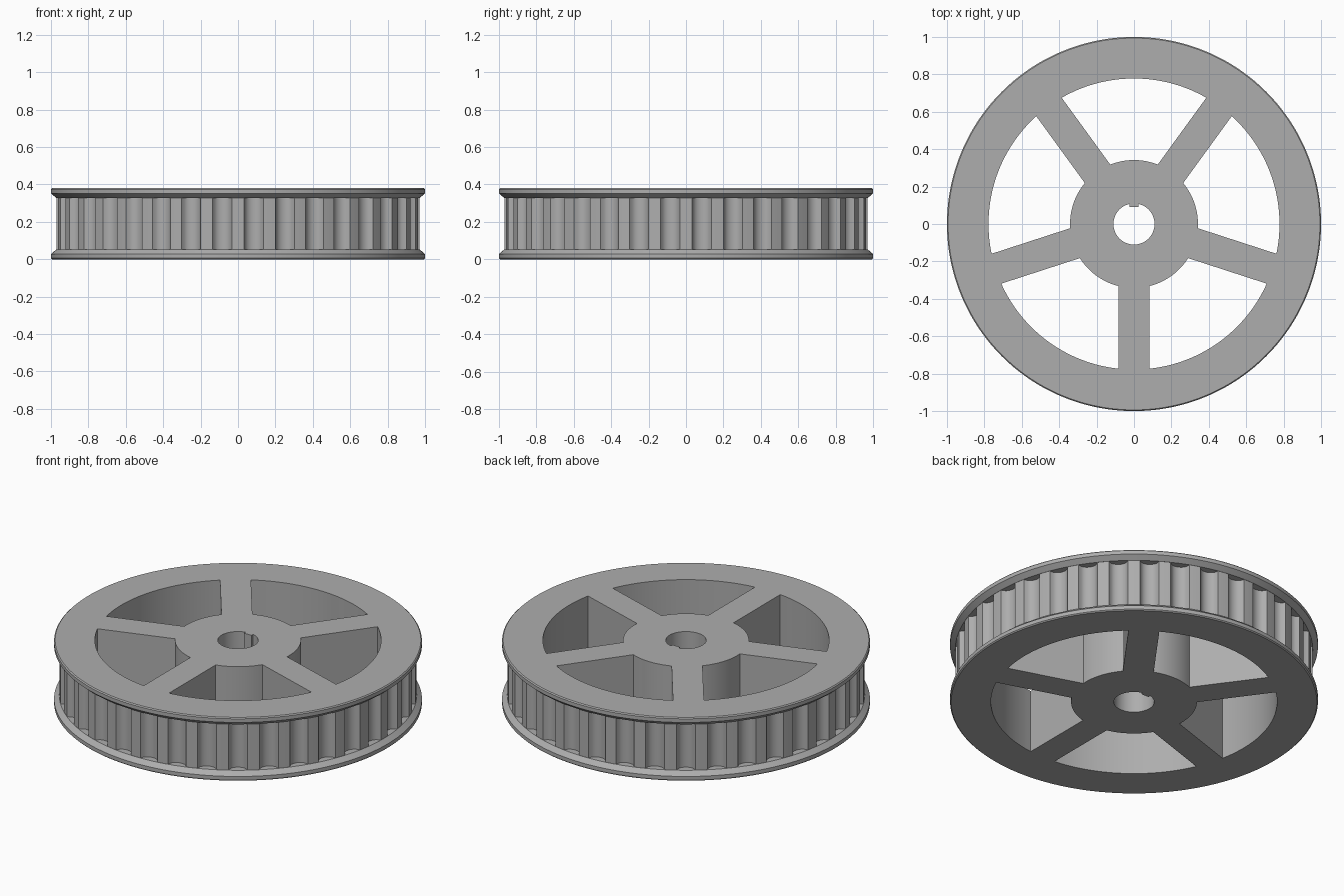
import bpy, bmesh, math

TEETH, STEPS = 36, 16
N = TEETH * STEPS
HEIGHT = 0.38

cube = bpy.data.objects.get("Cube")
if cube:
    bpy.data.objects.remove(cube, do_unlink=True)

metal = bpy.data.materials.new("grey metal")
metal.use_nodes = True
colour = (0.42, 0.42, 0.42, 1)
metal.diffuse_color = colour
metal.node_tree.nodes["Principled BSDF"].inputs["Base Color"].default_value = colour


def loft(name, rings):
    """Closed solid through a stack of equal-length point rings."""
    bm = bmesh.new()
    loops = [[bm.verts.new(p) for p in ring] for ring in rings]
    for a, b in zip(loops, loops[1:]):
        for i in range(len(a)):
            j = (i + 1) % len(a)
            bm.faces.new((a[i], a[j], b[j], b[i]))
    bm.faces.new(loops[0][::-1])
    bm.faces.new(loops[-1])
    bmesh.ops.recalc_face_normals(bm, faces=bm.faces)
    mesh = bpy.data.meshes.new(name)
    bm.to_mesh(mesh)
    bm.free()
    mesh.materials.append(metal)
    obj = bpy.data.objects.new(name, mesh)
    bpy.context.collection.objects.link(obj)
    return obj


def arc(r, start, end, n):
    return [(r * math.cos(start + (end - start) * i / n),
             r * math.sin(start + (end - start) * i / n)) for i in range(n + 1)]


def prism(name, outline):
    return loft(name, [[(x, y, z) for x, y in outline] for z in (-0.1, HEIGHT + 0.1)])


def ring(z, r, depth=0):
    """Circle, with a rounded belt groove in each tooth pitch if depth is set."""
    pts = []
    for i in range(N):
        a = 2 * math.pi * i / N - math.pi / 2
        t = (i % STEPS - STEPS / 2) / (STEPS * 0.3)
        q = r - depth * math.sqrt(max(0, 1 - t * t))
        pts.append((q * math.cos(a), q * math.sin(a), z))
    return pts


# Toothed drum with a flange at each end
lower = [ring(0, 0.994), ring(0.006, 1), ring(0.028, 1), ring(0.052, 0.972)]
upper = [ring(HEIGHT - z, r) for z, r in ((0.052, 0.972), (0.028, 1), (0.006, 1), (0, 0.994))]
drum = [ring(0.052, 0.971, 0.04), ring(HEIGHT - 0.052, 0.971, 0.04)]
pulley = loft("toothed_pulley", lower + drum + upper)

# Five pockets that leave straight spokes between hub and rim
HUB, RIM, HALF_SPOKE = 0.342, 0.778, 0.084
cutters = []
for k in range(5):
    mid, half = math.pi / 2 + k * math.tau / 5, math.pi / 5
    hub_a = half - math.asin(HALF_SPOKE / HUB)
    rim_a = half - math.asin(HALF_SPOKE / RIM)
    outline = arc(RIM, mid - rim_a, mid + rim_a, 32) + arc(HUB, mid + hub_a, mid - hub_a, 16)
    cutters.append(prism("pocket_cutter", outline))

# Shaft bore with a key standing into it at the back
BORE, KEY = 0.11, 0.025
key_a = math.asin(KEY / BORE)
outline = arc(BORE, math.pi / 2 + key_a, 2.5 * math.pi - key_a, 60)
outline += [(KEY, 0.092), (-KEY, 0.092)]
cutters.append(prism("bore_cutter", outline))

for cutter in cutters:
    cutter.hide_render = True
    mod = pulley.modifiers.new("cut", "BOOLEAN")
    mod.operation, mod.solver, mod.object = "DIFFERENCE", "EXACT", cutter

# Apply the cuts, remove the helpers and shade smoothly
bpy.context.view_layer.objects.active = pulley
pulley.select_set(True)
for mod in list(pulley.modifiers):
    bpy.ops.object.modifier_apply(modifier=mod.name)
for cutter in cutters:
    bpy.data.objects.remove(cutter, do_unlink=True)
bpy.ops.object.shade_smooth_by_angle(angle=math.radians(30))
